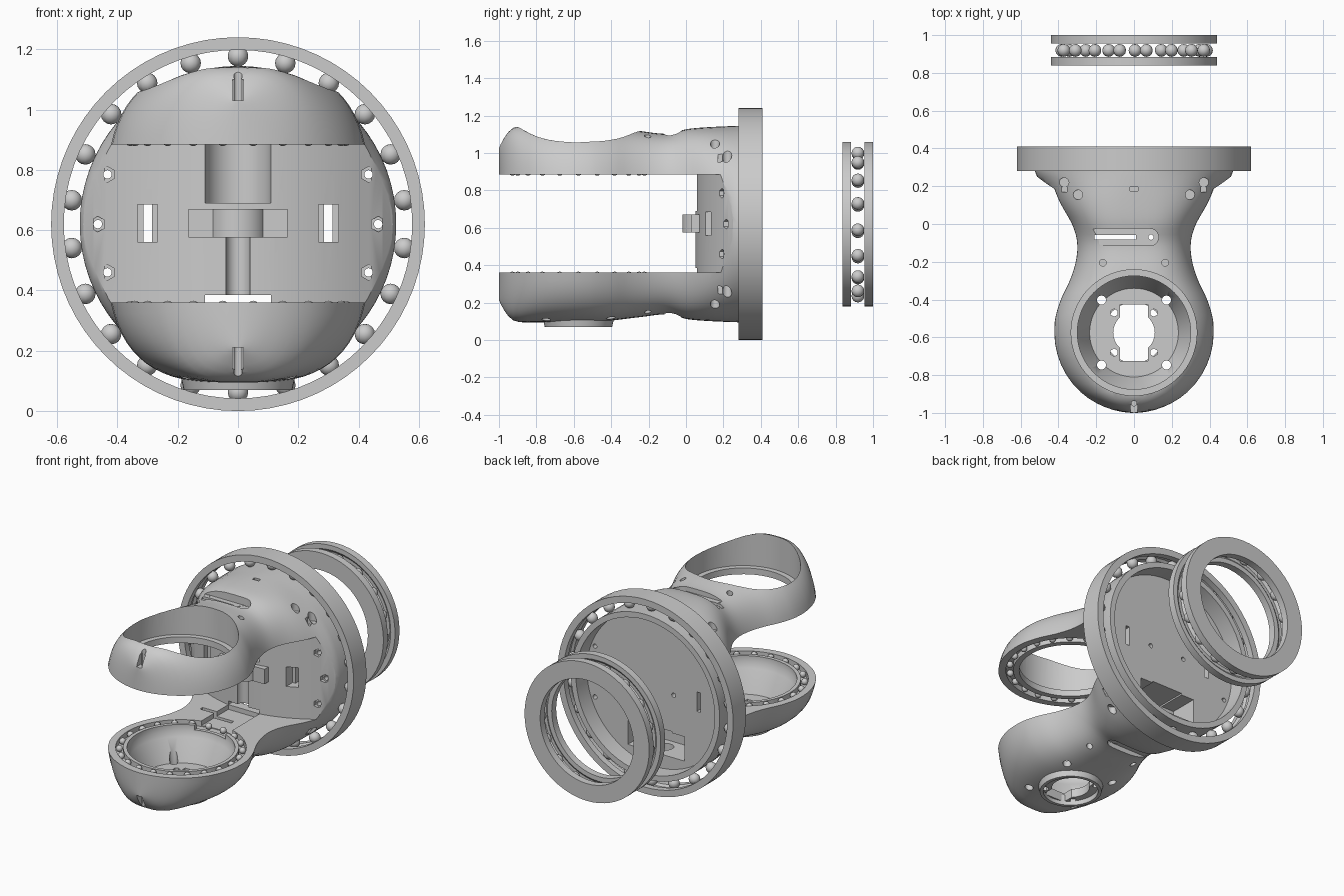
import bpy, bmesh
from math import sin, cos, pi, radians, copysign
from mathutils import Matrix

if "Cube" in bpy.data.objects:
    bpy.data.objects.remove(bpy.data.objects["Cube"])

CZ = 0.62      # height of the main axis
PY = -0.575    # y of the vertical pivot axis
scene = bpy.context.scene
cutters = bpy.data.collections.new("cutters")
scene.collection.children.link(cutters)


def finish(name, bm, cutter=False):
    bmesh.ops.remove_doubles(bm, verts=bm.verts, dist=1e-5)
    bmesh.ops.recalc_face_normals(bm, faces=bm.faces)
    me = bpy.data.meshes.new(name)
    bm.to_mesh(me)
    bm.free()
    ob = bpy.data.objects.new(name, me)
    (cutters if cutter else scene.collection).objects.link(ob)
    ob.hide_render = cutter
    return ob


def smooth(ob, angle=30):
    bpy.ops.object.select_all(action='DESELECT')
    ob.select_set(True)
    bpy.context.view_layer.objects.active = ob
    bpy.ops.object.shade_smooth_by_angle(angle=radians(angle))


def skin(bm, loops, close):
    n = len(loops[0])
    pairs = list(zip(loops, loops[1:])) + ([(loops[-1], loops[0])] if close else [])
    for a, b in pairs:
        for i in range(n):
            bm.faces.new((a[i], a[(i + 1) % n], b[(i + 1) % n], b[i]))


def lathe(name, prof, axis='Y', seg=64, cutter=False):
    """Closed (radius, offset) profile turned about the main (Y) or pivot (Z) axis."""
    bm = bmesh.new()
    loops = []
    for k in range(seg):
        c, s = cos(2 * pi * k / seg), sin(2 * pi * k / seg)
        loops.append([bm.verts.new((r * c, h, CZ + r * s) if axis == 'Y' else
                                   (r * c, PY + r * s, h)) for r, h in prof])
    skin(bm, loops, True)
    ob = finish(name, bm, cutter)
    if not cutter:
        smooth(ob)
    return ob


def box(name, x0, x1, y0, y1, z0, z1, cutter=True):
    bm = bmesh.new()
    m = Matrix.Translation(((x0 + x1) / 2, (y0 + y1) / 2, (z0 + z1) / 2))
    bmesh.ops.create_cube(bm, size=1, matrix=m @ Matrix.Diagonal((x1 - x0, y1 - y0, z1 - z0, 1)))
    return finish(name, bm, cutter)


def drill(x, y, z, r, depth, axis='Z', seg=20):
    bm = bmesh.new()
    m = Matrix.Translation((x, y, z))
    if axis == 'Y':
        m = m @ Matrix.Rotation(pi / 2, 4, 'X')
    bmesh.ops.create_cone(bm, cap_ends=True, segments=seg, radius1=r, radius2=r, depth=depth, matrix=m)
    return finish("drill", bm, True)


def balls(name, n, r, ring, offset, axis='Y', start=0.0):
    bm = bmesh.new()
    for k in range(n):
        t = start + 2 * pi * k / n
        p = (ring * cos(t), offset, CZ + ring * sin(t)) if axis == 'Y' else \
            (ring * cos(t), PY + ring * sin(t), offset)
        bmesh.ops.create_uvsphere(bm, u_segments=12, v_segments=8, radius=r, matrix=Matrix.Translation(p))
    smooth(finish(name, bm))


def curve(table, y):
    """Smooth interpolation through (y, value) points."""
    for i in range(len(table) - 1):
        (y0, v0), (y1, v1) = table[i], table[i + 1]
        if y <= y1 or i == len(table) - 2:
            def slope(j):
                a, b = table[max(j - 1, 0)], table[min(j + 1, len(table) - 1)]
                return (b[1] - a[1]) / (b[0] - a[0])
            d = y1 - y0
            t = min(max((y - y0) / d, 0), 1)
            return ((2*t**3 - 3*t*t + 1) * v0 + (t**3 - 2*t*t + t) * d * slope(i)
                    + (3*t*t - 2*t**3) * v1 + (t**3 - t*t) * d * slope(i + 1))


# fork body: superellipse sections lofted along y
WIDTH = [(-.575, .44), (-.5, .435), (-.4, .405), (-.3, .357), (-.2, .325), (-.1, .318), (0, .345),
         (.1, .41), (.2, .475), (.26, .52), (.28, .525), (.41, .525)]
HEIGHT = [(-1, .41), (-.97, .465), (-.94, .503), (-.9, .523), (-.8, .525), (-.5, .525), (-.25, .498),
          (-.1, .483), (0, .507), (.1, .517), (.28, .525), (.41, .525)]
POWER = [(-1, 3), (0, 3), (.1, 2.7), (.2, 2.25), (.27, 2), (.41, 2)]
stations = [(PY - .425 * sin(radians(t)), .44 * cos(radians(t)))
            for t in (88, 84, 79, 74, 68, 62, 55, 48, 40, 32, 24, 16, 8)]
stations += [(y, curve(WIDTH, y)) for y in [PY + i * .855 / 28 for i in range(29)] + [.41]]
bm = bmesh.new()
loops = []
for y, a in stations:
    h, e = curve(HEIGHT, y), 2 / curve(POWER, y)
    ts = [2 * pi * k / 72 for k in range(72)]
    loops.append([bm.verts.new((a * copysign(abs(cos(t)) ** e, cos(t)), y,
                                CZ + h * copysign(abs(sin(t)) ** e, sin(t)))) for t in ts])
skin(bm, loops, False)
bm.faces.new(loops[0])
bm.faces.new(loops[-1])
fork = finish("fork_body", bm)

# gap between the arms, ending in the curved back panel
bm = bmesh.new()
plan = [(-.8, -1.2), (.8, -1.2)] + [(x, .05 + .21 * (x / .525) ** 2) for x in
                                    [.56 - i * .04 for i in range(29)]]
lo, hi = [[bm.verts.new((x, y, z)) for x, y in plan] for z in (.36, .885)]
skin(bm, [lo, hi], False)
bm.faces.new(lo)
bm.faces.new(hi)
finish("arm_gap", bm, True)

# arm openings, bearing grooves and the rear recess
lathe("upper_hole", [(0, .8), (.3, .8), (.3, .925), (.333, .925), (.333, 1.3), (0, 1.3)], 'Z', 64, True)
lathe("lower_bowl", [(0, .15), (.235, .15), (.295, .29), (.312, .32), (.312, .4), (0, .4)], 'Z', 64, True)
lathe("lower_groove", [(.335, .325), (.378, .325), (.378, .40), (.335, .40)], 'Z', 64, True)
lathe("upper_groove", [(.335, .85), (.378, .85), (.378, .92), (.335, .92)], 'Z', 64, True)
lathe("rear_recess", [(0, .30), (.49, .30), (.49, .5), (0, .5)], 'Y', 64, True)

# bowl floor openings
drill(0, PY, .1, .11, .2, seg=32)
box("floor_slot", -.075, .075, PY - .15, PY + .15, 0, .2)
for sx in (-1, 1):
    for sy in (-1, 1):
        drill(sx * .172, PY + sy * .172, .12, .024, .24)
        drill(sx * .105, PY + sy * .105, .1, .021, .2, seg=6)

# back panel: notch, rod groove, wiring slit, pocket, slots and screw holes
drill(0, .05, .7875, .11, .195, seg=32)
drill(0, .05, .48, .04, .2, seg=24)
box("wire_slit", -.11, .11, .0, .35, .36, .385)
box("rear_pocket", -.2, .2, .12, .35, .22, .375)
drill(0, .2, .2, .045, .1)
box("arm_channel", -.11, .11, -.31, .06, .33, .365)
for s in (-1, 1):
    box("panel_slot", s * .3 - .033, s * .3 + .033, 0, .17, .56, .685)
    box("panel_slot_core", s * .3 - .014, s * .3 + .014, 0, .35, .56, .685)
    drill(s * .123, .2, CZ, .014, .4, 'Y')
    for x, z, y in ((.433, .785, .19), (.465, CZ, .215), (.433, .46, .19)):
        drill(s * x, .25, z, .014, .4, 'Y')
        drill(s * x, y - .05, z, .026, .12, 'Y', 6)

# matching holes and slots on the outside of both arms
for s in (-1, 1):
    for sx in (-1, 1):
        drill(sx * .37, .22, CZ + s * .40, .025, .14)
        drill(sx * .297, .155, CZ + s * .45, .025, .1)
        drill(sx * .165, -.205, CZ + s * .45, .018, .12)
        box("nut_slot", sx * .37 - .015, sx * .37 + .015, .17, .195, *sorted((CZ + s * .33, CZ + s * .45)))
    box("key_slot", -.022, .022, .175, .197, *sorted((CZ + s * .48, CZ + s * .6)))
    z0, z1 = sorted((CZ + s * .452, CZ + s * .6))
    box("cable_slot", -.205, .085, -.115, -.025, z0, z1)
    for x in (-.205, .085):
        drill(x, -.07, (z0 + z1) / 2, .045, z1 - z0 + .004)
    z0, z1 = sorted((CZ + s * .2, CZ + s * .58))
    box("cable_slot_core", -.21, .01, -.083, -.057, z0, z1)
    drill(.09, -.07, (z0 + z1) / 2, .014, z1 - z0)
    box("tip_notch", -.018, .018, -1.05, -.945, *sorted((CZ + s * .41, CZ + s * .48)))
    drill(0, -.95, CZ + s * .42, .014, .2)

mod = fork.modifiers.new("cuts", 'BOOLEAN')
mod.operation, mod.solver = 'DIFFERENCE', 'EXACT'
mod.operand_type, mod.collection = 'COLLECTION', cutters
bpy.context.view_layer.objects.active = fork
bpy.ops.object.modifier_apply(modifier=mod.name)
for ob in list(cutters.objects):
    bpy.data.objects.remove(ob)
bpy.data.collections.remove(cutters)
smooth(fork)

# boss under the lower bowl
lathe("bowl_boss", [(.16, .07), (.18, .07), (.195, .135), (.16, .135)], 'Z', 48)

# rod clamp on the panel
box("clamp_plate", -.165, .165, .03, .08, .575, .67, False)
bm = bmesh.new()
arcs = [[bm.verts.new((r * cos(t), .075 - r * sin(t), z)) for r, z in
         ((.045, .575), (.095, .575), (.095, .67), (.045, .67))] for t in [pi * k / 20 for k in range(21)]]
skin(bm, arcs, False)
bm.faces.new(arcs[0])
bm.faces.new(arcs[-1])
smooth(finish("clamp_collar", bm))

# main bearing: outer race and balls
lathe("outer_race", [(.62, .28), (.62, .41), (.578, .41), (.578, .37), (.592, .358), (.592, .332),
                     (.578, .32), (.578, .28)], seg=72)
balls("main_balls", 22, .034, .557, .345, start=pi / 2)

# arm bearing balls
balls("lower_arm_balls", 22, .02, .3565, .346, 'Z')
balls("upper_arm_balls", 22, .02, .3565, .899, 'Z')

# separate thrust bearing behind
for name, outer, s in (("thrust_race_front", .838, 1), ("thrust_race_back", 1.0, -1)):
    f = outer + s * .045
    lathe(name, [(.33, outer), (.44, outer), (.44, f), (.41, f), (.395, f - s * .012),
                 (.375, f - s * .012), (.36, f), (.33, f)])
balls("thrust_balls", 17, .034, .385, .919, start=radians(-4.5))
